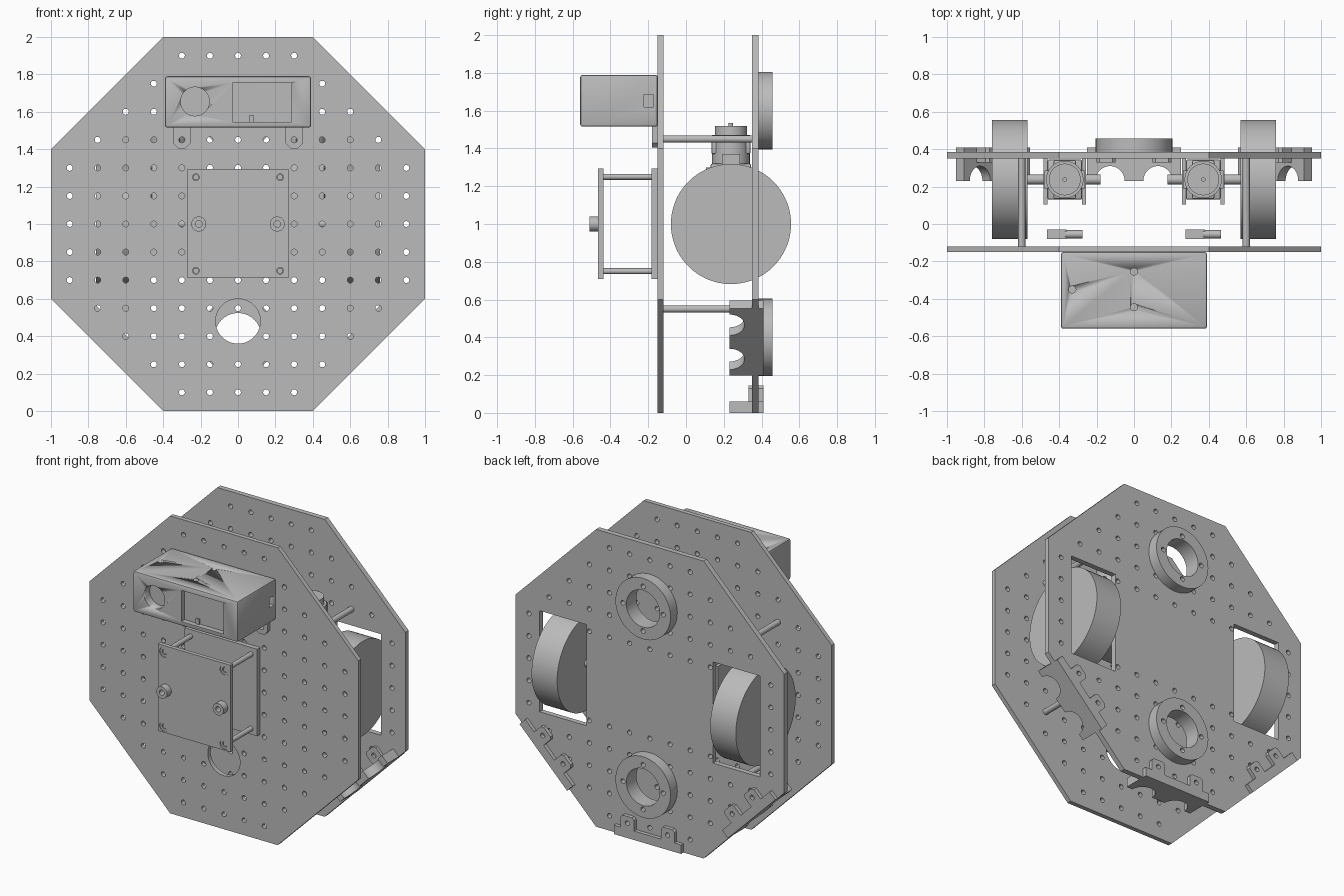
import bpy
import bmesh
from math import cos, sin, pi, radians, hypot
from mathutils import Matrix, Vector

if "Cube" in bpy.data.objects:
    bpy.data.objects.remove(bpy.data.objects["Cube"])

# One grey material for every part
grey = bpy.data.materials.new("plain_grey")
grey.use_nodes = True
colour = (0.5, 0.5, 0.5, 1)
grey.diffuse_color = colour
grey.node_tree.nodes["Principled BSDF"].inputs["Base Color"].default_value = colour
UPRIGHT = Matrix.Rotation(pi / 2, 4, 'X')


def finish(name, mesh, matrix=Matrix()):
    mesh.transform(matrix)
    mesh.materials.clear()
    mesh.materials.append(grey)
    ob = bpy.data.objects.new(name, mesh)
    bpy.context.collection.objects.link(ob)
    bpy.ops.object.select_all(action='DESELECT')
    ob.select_set(True)
    bpy.context.view_layer.objects.active = ob
    bpy.ops.object.shade_smooth_by_angle(angle=radians(35))
    return ob


def sheet(name, loops, thickness, matrix):
    """Flat outline with holes, thickened evenly about its own plane."""
    curve = bpy.data.curves.new(name, 'CURVE')
    curve.dimensions = '2D'
    curve.fill_mode = 'BOTH'
    curve.extrude = thickness / 2
    for loop in loops:
        spline = curve.splines.new('POLY')
        spline.points.add(len(loop) - 1)
        for point, (u, v) in zip(spline.points, loop):
            point.co = (u, v, 0, 1)
        spline.use_cyclic_u = True
    temp = bpy.data.objects.new(name + "_temp", curve)
    bpy.context.collection.objects.link(temp)
    deps = bpy.context.evaluated_depsgraph_get()
    mesh = bpy.data.meshes.new_from_object(temp.evaluated_get(deps))
    bpy.data.objects.remove(temp)
    return finish(name, mesh, matrix)


def panel(name, loops, y0, y1, frame=Matrix()):
    mid = Matrix.Translation((0, (y0 + y1) / 2, 0))
    return sheet(name, loops, y1 - y0, frame @ mid @ UPRIGHT)


def ring(u, v, r, n=12):
    return [(u + r * cos(2 * pi * i / n), v + r * sin(2 * pi * i / n)) for i in range(n)]


def rect(u0, u1, v0, v1):
    return [(u0, v0), (u1, v0), (u1, v1), (u0, v1)]


def box(name, low, high, bevel=0):
    low, high = Vector(low), Vector(high)
    bm = bmesh.new()
    bmesh.ops.create_cube(bm, size=1)
    bmesh.ops.scale(bm, vec=high - low, verts=bm.verts)
    bmesh.ops.translate(bm, vec=(low + high) / 2, verts=bm.verts)
    if bevel:
        bmesh.ops.bevel(bm, geom=bm.edges[:], offset=bevel, segments=2, affect='EDGES', profile=0.5)
    mesh = bpy.data.meshes.new(name)
    bm.to_mesh(mesh)
    bm.free()
    return finish(name, mesh)


def rod(name, start, end, r, n=20):
    start, end = Vector(start), Vector(end)
    bm = bmesh.new()
    bmesh.ops.create_cone(bm, cap_ends=True, segments=n, radius1=r, radius2=r, depth=(end - start).length)
    mesh = bpy.data.meshes.new(name)
    bm.to_mesh(mesh)
    bm.free()
    turn = Vector((0, 0, 1)).rotation_difference(end - start).to_matrix().to_4x4()
    return finish(name, mesh, Matrix.Translation((start + end) / 2) @ turn)


def cut(target, cutters):
    for cutter in cutters:
        cutter.hide_render = True
        mod = target.modifiers.new("cut", 'BOOLEAN')
        mod.object = cutter
        mod.solver = 'EXACT'
    deps = bpy.context.evaluated_depsgraph_get()
    mesh = bpy.data.meshes.new_from_object(target.evaluated_get(deps))
    target.modifiers.clear()
    target.data = mesh
    for cutter in cutters:
        bpy.data.objects.remove(cutter)


# Two octagonal plates with a drilled grid
octagon = [(-.4, 0), (.4, 0), (1, .6), (1, 1.4), (.4, 2), (-.4, 2), (-1, 1.4), (-1, .6)]
grid = [(.15 * i, 1 + .15 * k) for i in range(-6, 7) for k in range(-6, 7) if abs(i) + abs(k) <= 8]


def clear_of(p, u, v, r):
    return hypot(p[0] - u, p[1] - v) > r + .02


def on_back(p):
    x, z = abs(p[0]), abs(p[1] - 1)
    in_window = .45 < x < .84 and z < .37
    in_middle = x < .5 and z < .2
    return not in_window and not in_middle and clear_of(p, 0, .4, .12) and clear_of(p, 0, 1.6, .12)


front_holes = [ring(*p, .016) for p in grid if clear_of(p, 0, .48, .12)]
panel("front_plate", [octagon, ring(0, .48, .12, 40)] + front_holes, -.15, -.12)
windows = [rect(.47, .82, .66, 1.34), rect(-.82, -.47, .66, 1.34)]
mouths = [ring(0, z, .124, 40) for z in (.4, 1.6)]
panel("back_plate", [octagon] + windows + mouths + [ring(*p, .016) for p in grid if on_back(p)], .35, .385)

# Round collars on the back plate
for label, z in (("lower", .4), ("upper", 1.6)):
    screws = [ring(u, z + v, .016) for u, v in ((.15, 0), (-.15, 0), (0, .15), (0, -.15))]
    panel(label + "_collar", [ring(0, z, .205, 48), ring(0, z, .124, 40)] + screws, .385, .457)


# Scalloped clip brackets on the lower edges of the back plate
def bracket(name, frame, t):
    half = [(.25, 0), (.25, .06), (t + .05, .06), (t + .05, .13), (t + .035, .145),
            (t - .035, .145), (t - .05, .13), (t - .05, .06)]
    outline = half + [(-u, v) for u, v in reversed(half)]
    holes = [ring(s * t, .1, .016) for s in (-1, 1)]
    panel(name + "_outer_tabs", [outline] + holes, .385, .41, frame)
    panel(name + "_inner_tabs", [outline] + holes, .33, .35, frame)
    bites = [(c + .078 * cos(a), .23 + .08 * sin(a))
             for c in (-.128, .128) for a in [pi - pi * i / 14 for i in range(15)]]
    floor = [(-.25, .41), (-.25, .23)] + bites + [(.25, .23), (.25, .41)]
    sheet(name + "_floor", [floor], .06, frame @ Matrix.Translation((0, 0, .03)))


bracket("bottom_bracket", Matrix(), .15)
for label, s in (("left", 1), ("right", -1)):
    frame = Matrix.Translation((s * .775, 0, .375)) @ Matrix.Rotation(-s * pi / 4, 4, 'Y')
    bracket(label + "_bracket", frame, .106)

# Drive units, mirrored left and right
for label, s in (("left", 1), ("right", -1)):
    c = s * .37
    rod(label + "_wheel", (s * .57, .238, 1), (s * .76, .238, 1), .318, 72)
    rod(label + "_axle", (s * .18, .238, 1), (s * .57, .238, 1), .027)
    box(label + "_gearbox", (c - .093, .13, .89), (c + .093, .345, 1.32), .01)
    rod(label + "_motor_can", (c, .238, 1.31), (c, .238, 1.47), .1, 32)
    rod(label + "_motor_cap", (c, .238, 1.47), (c, .238, 1.52), .085, 32)
    rod(label + "_motor_tip", (c, .238, 1.52), (c, .238, 1.535), .012)
    box(label + "_motor_strap", (c - .108, .19, 1.3), (c + .108, .285, 1.37))
    box(label + "_motor_clip", (c - .06, .134, 1.37), (c + .06, .342, 1.46), .01)
    for side, d in (("inner", -.103), ("outer", .103)):
        x = c + s * d
        box(f"{label}_{side}_motor_mount", (x - .01, .105, .89), (x + .01, .35, 1.3))
    box(label + "_edge_sensor", (c - .095, -.08, .985), (c + .01, -.03, 1.015))
    rod(label + "_edge_sensor_barrel", (c, -.055, 1), (c + .095, -.055, 1), .022)
    for level, z in (("lower", .55), ("upper", 1.45)):
        rod(f"{label}_{level}_spacer", (s * .6, -.12, z), (s * .6, .35, z), .019)

# Control board stack
corners = [(x, z) for x in (-.225, .225) for z in (.75, 1.25)]
board = rect(-.27, .27, .71, 1.295)
panel("board_base", [board], -.182, -.15)
panel("board_cover", [board] + [ring(*p, .033, 20) for p in corners], -.465, -.438)
for i, (x, z) in enumerate(corners):
    rod(f"board_post_{i + 1}", (x, -.455, z), (x, -.18, z), .016)
    panel(f"board_washer_{i + 1}", [ring(x, z, .033, 20), ring(x, z, .018, 16)], -.46, -.44)
for label, x in (("left", .21), ("right", -.21)):
    panel(label + "_board_knob", [ring(x, 1, .04, 24), ring(x, 1, .018, 16)], -.512, -.46)

# Camera box with recessed face, side ports and top holes
housing = box("camera_box", (-.39, -.56, 1.515), (.39, -.15, 1.79), .012)
cutters = [rod("lens_cut", (-.23, -.6, 1.655), (-.23, -.5, 1.655), .077, 36),
           box("screen_cut", (-.03, -.6, 1.545), (.285, -.525, 1.755))]
cutters += [box("port_cut", (x - .04, -.222, 1.62), (x + .04, -.172, 1.685)) for x in (-.39, .39)]
cutters += [rod("top_cut", (x, y, 1.75), (x, y, 1.83), .019)
            for x, y in ((0, -.255), (0, -.445), (-.33, -.35))]
cut(housing, cutters)
box("screen_notch", (.06, -.535, 1.545), (.085, -.52, 1.58))
for label, x in (("left", .3), ("right", -.3)):
    tab = [(x - .045, 1.53), (x - .045, 1.43), (x - .02, 1.405),
           (x + .02, 1.405), (x + .045, 1.43), (x + .045, 1.53)]
    panel(label + "_camera_tab", [tab, ring(x, 1.45, .016)], -.18, -.15)
